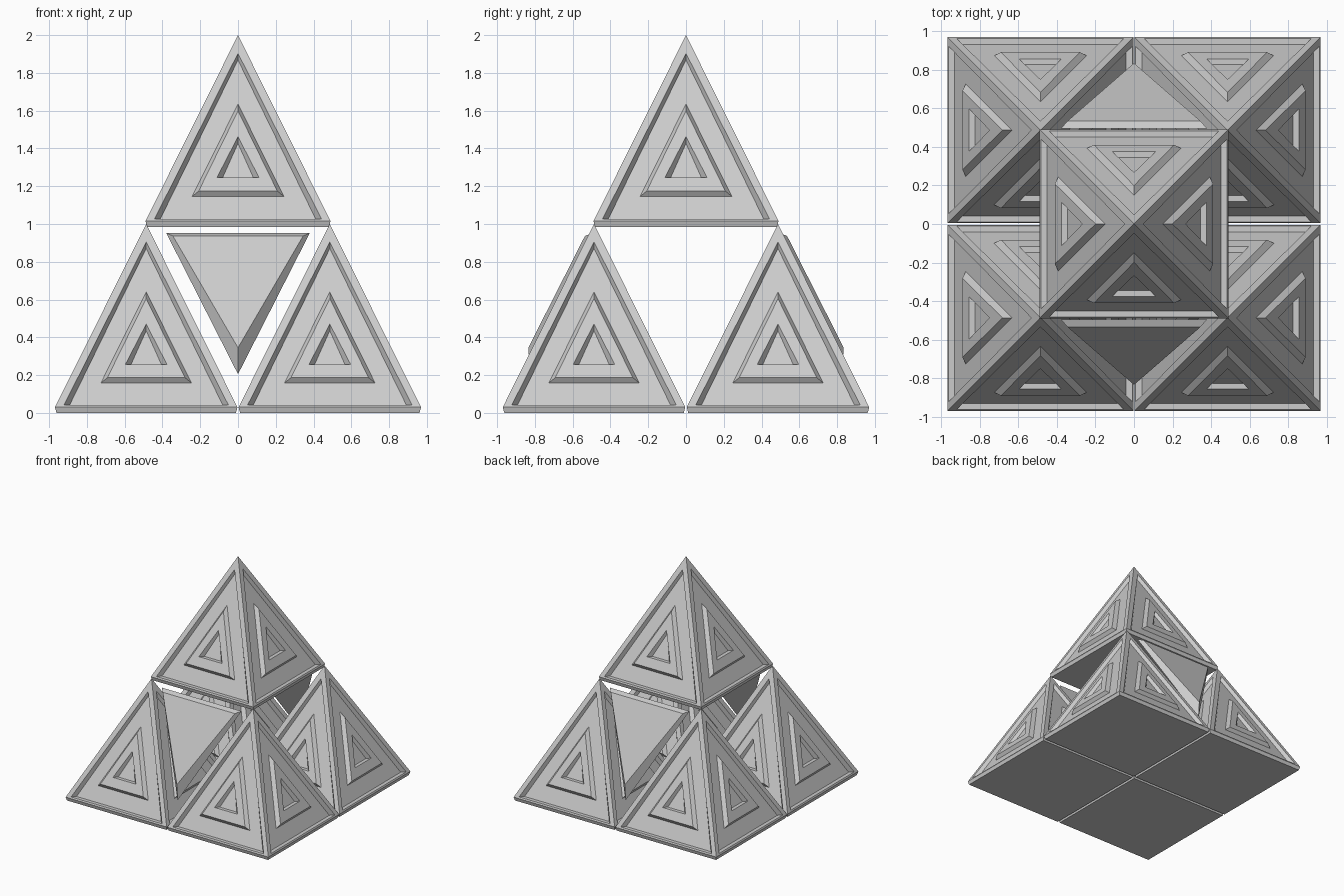
import bpy, bmesh
from mathutils import Matrix, Vector

if "Cube" in bpy.data.objects:
    bpy.data.objects.remove(bpy.data.objects["Cube"])

BASE, RIM, TOP = 0.483, 0.03, 1.0   # half width, lip height, apex height

# nested triangles on each face: half width, base z, apex z, push out of the face
LEVELS = [(0.435, 0.042, 0.905, 0.0),     # frame inner edge
          (0.405, 0.042, 0.87, -0.032),   # sunken panel
          (0.24, 0.158, 0.64, -0.032),    # raised block foot
          (0.205, 0.187, 0.605, 0.0),     # raised block top
          (0.11, 0.257, 0.47, 0.0),       # centre recess edge
          (0.08, 0.257, 0.435, -0.03)]    # centre recess floor


def finish(bm, name, loc):
    bmesh.ops.remove_doubles(bm, verts=bm.verts[:], dist=0.0005)
    bmesh.ops.recalc_face_normals(bm, faces=bm.faces[:])
    mesh = bpy.data.meshes.new(name)
    bm.to_mesh(mesh)
    bm.free()
    ob = bpy.data.objects.new(name, mesh)
    ob.location = loc
    bpy.context.collection.objects.link(ob)
    return ob


def bridge(bm, a, b):
    n = len(a)
    for i in range(n):
        j = (i + 1) % n
        bm.faces.new((a[i], a[j], b[j], b[i]))


def pyramid(name, loc, half=BASE, height=TOP):
    bm = bmesh.new()
    slope = BASE / (TOP - RIM)

    def ring(w, z0, z1, off, rot):
        pts = [(x, -slope * (TOP - z) - off, z) for x, z in ((-w, z0), (w, z0), (0, z1))]
        return [bm.verts.new(rot @ Vector(p)) for p in pts]

    foot = []
    for k in range(4):
        rot = Matrix.Rotation(k * 1.5707963, 3, 'Z')
        # panelled side
        prev = ring(BASE, RIM, TOP, 0, rot)
        low = [bm.verts.new(rot @ Vector((x, -0.475, 0))) for x in (-0.475, 0.475)]
        bm.faces.new((low[0], low[1], prev[1], prev[0]))   # base lip
        foot.append(low[0])
        for lv in LEVELS:
            cur = ring(*lv, rot)
            bridge(bm, prev, cur)
            prev = cur
        bm.faces.new(prev)
    bm.faces.new(foot)
    ob = finish(bm, name, loc)
    ob.scale = (half / BASE, half / BASE, height / TOP)
    return ob


# four base pyramids, then the top one
for sx, side in ((-1, "left"), (1, "right")):
    for sy, end in ((-1, "front"), (1, "back")):
        pyramid(f"base_pyramid_{end}_{side}", (sx * 0.486, sy * 0.487, 0))
pyramid("top_pyramid", (0, 0, 0.985), 0.49, 1.015)


# bevelled inverted plates in the front and back gaps
def plate(name, turn):
    bm = bmesh.new()
    rim = [(-0.38, -0.495, 0.952), (0.38, -0.495, 0.952), (0, -0.825, 0.205)]
    face = [(-0.345, -0.535, 0.937), (0.345, -0.535, 0.937), (0, -0.835, 0.345)]
    rot = Matrix.Rotation(turn, 3, 'Z')
    a, b = ([bm.verts.new(rot @ Vector(p)) for p in t] for t in (rim, face))
    bridge(bm, a, b)
    bm.faces.new(a)
    bm.faces.new(b)
    finish(bm, name, (0, 0, 0))


plate("front_plate", 0)
plate("back_plate", 3.1415927)
